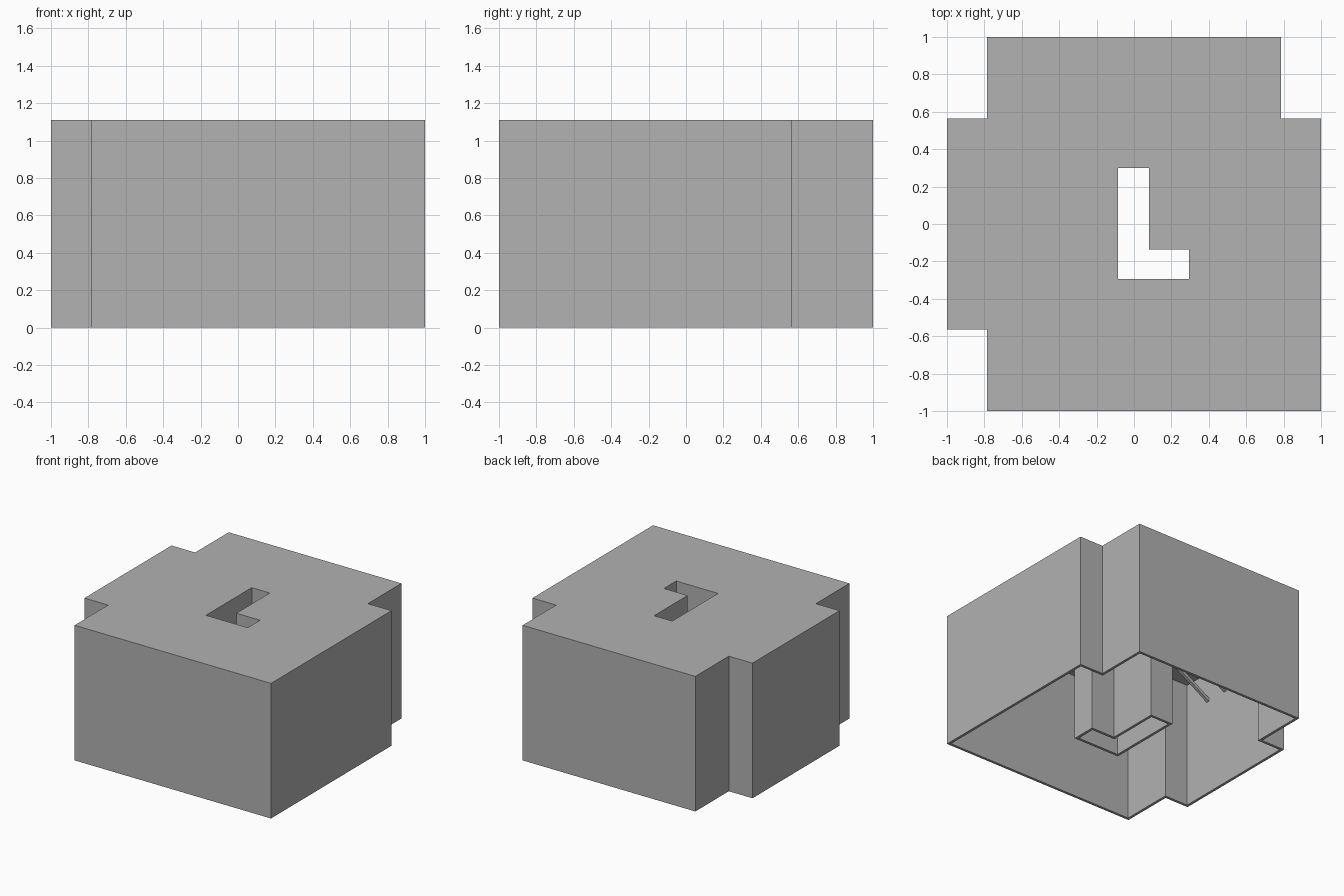
import bpy, bmesh
from mathutils import Vector

WALL, HEIGHT, CEILING = 0.022, 1.11, 1.04

if "Cube" in bpy.data.objects:
    bpy.data.objects.remove(bpy.data.objects["Cube"], do_unlink=True)

grey = bpy.data.materials.new("plain grey")
grey.use_nodes = True
grey.diffuse_color = (0.445, 0.445, 0.445, 1)
grey.node_tree.nodes["Principled BSDF"].inputs["Base Color"].default_value = grey.diffuse_color


def offset(loop, d):
    """Move a counter-clockwise right-angled outline outward by d."""
    result = []
    for i, p in enumerate(loop):
        p = Vector(p)
        before = (p - Vector(loop[i - 1])).normalized()
        after = (Vector(loop[(i + 1) % len(loop)]) - p).normalized()
        result.append((p.x + d * (before.y + after.y), p.y - d * (before.x + after.x)))
    return result


def prism(name, loop, bottom, top):
    bm = bmesh.new()
    face = bm.faces.new([bm.verts.new((x, y, bottom)) for x, y in loop])
    raised = bmesh.ops.extrude_face_region(bm, geom=[face])["geom"]
    verts = [v for v in raised if isinstance(v, bmesh.types.BMVert)]
    bmesh.ops.translate(bm, verts=verts, vec=(0, 0, top - bottom))
    bmesh.ops.recalc_face_normals(bm, faces=bm.faces[:])
    mesh = bpy.data.meshes.new(name)
    bm.to_mesh(mesh)
    bm.free()
    mesh.materials.append(grey)
    obj = bpy.data.objects.new(name, mesh)
    bpy.context.collection.objects.link(obj)
    return obj


def cut(target, cutter):
    """Subtract the cutter and discard it."""
    mod = target.modifiers.new("cut", 'BOOLEAN')
    mod.operation, mod.solver, mod.object = 'DIFFERENCE', 'EXACT', cutter
    bpy.context.view_layer.objects.active = target
    bpy.ops.object.modifier_apply(modifier=mod.name)
    bpy.data.objects.remove(cutter, do_unlink=True)


# Footprint with three notched corners, and the angled well through the middle
footprint = [(-0.785, -1), (1, -1), (1, 0.565), (0.785, 0.565), (0.785, 1),
             (-0.785, 1), (-0.785, 0.565), (-1, 0.565), (-1, -0.565), (-0.785, -0.565)]
well = [(-0.085, -0.295), (0.295, -0.295), (0.295, -0.135),
        (0.08, -0.135), (0.08, 0.3), (-0.085, 0.3)]

# Hollow block, open below, with a sleeve around the well
shell = prism("hollow_block", footprint, 0, HEIGHT)
cavity = prism("cavity_cutter", offset(footprint, -WALL), -0.2, CEILING)
cut(cavity, prism("sleeve_cutter", offset(well, WALL), -0.4, HEIGHT + 0.2))
cut(shell, cavity)
cut(shell, prism("well_cutter", well, -0.4, HEIGHT + 0.2))

# Thin braces between the side wall and the ceiling
for i, y in enumerate((-0.3, -0.1, 0.1, 0.3)):
    brace = prism(f"brace_{i + 1}", [(-0.985, y - 0.012), (-0.56, y - 0.012),
                                     (-0.56, y + 0.012), (-0.985, y + 0.012)], 0, 0.03)
    for v in brace.data.vertices:
        v.co.z += 0.785 + (v.co.x + 0.985) * 0.6
